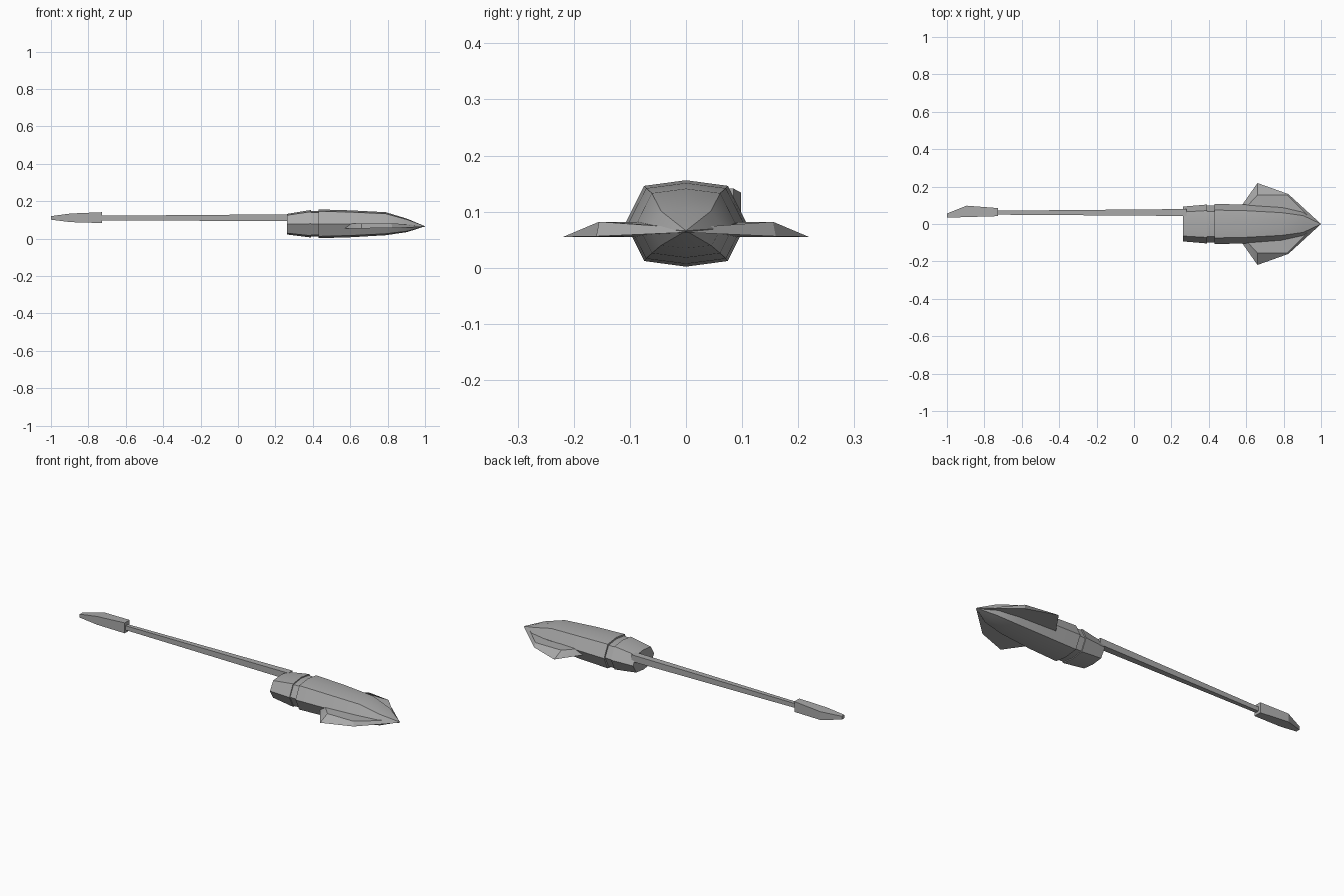
import bpy, bmesh, math

cube = bpy.data.objects.get("Cube")
if cube:
    bpy.data.objects.remove(cube, do_unlink=True)

grey = bpy.data.materials.new("soft grey")
grey.use_nodes = True
colour = (0.4, 0.4, 0.4, 1)
grey.diffuse_color = colour
grey.node_tree.nodes["Principled BSDF"].inputs["Base Color"].default_value = colour


def loft(name, rings):
    """Skin a list of point loops; a one-point loop closes to a tip."""
    bm = bmesh.new()
    loops = [[bm.verts.new(p) for p in ring] for ring in rings]
    for a, b in zip(loops, loops[1:]):
        n = len(a)
        for i in range(n):
            j = (i + 1) % n
            bm.faces.new((a[i], a[j], b[0]) if len(b) == 1 else (a[i], a[j], b[j], b[i]))
    for end in (loops[0], loops[-1]):
        if len(end) > 2:
            bm.faces.new(end)
    bmesh.ops.recalc_face_normals(bm, faces=bm.faces)
    mesh = bpy.data.meshes.new(name)
    bm.to_mesh(mesh)
    bm.free()
    mesh.materials.append(grey)
    obj = bpy.data.objects.new(name, mesh)
    bpy.context.collection.objects.link(obj)
    bpy.ops.object.select_all(action='DESELECT')
    obj.select_set(True)
    bpy.context.view_layer.objects.active = obj
    bpy.ops.object.shade_smooth_by_angle(angle=math.radians(25))
    return obj


# Eight-sided section, as fractions of half width and half height
OCT = [(0, 1), (.69, .87), (1, 0), (.69, -.87), (0, -1), (-.69, -.87), (-1, 0), (-.69, .87)]


def oct_ring(x, half_w, bottom, top):
    mid, half = (top + bottom) / 2, (top - bottom) / 2
    return [(x, half_w * y, mid + half * z) for y, z in OCT]


def box_ring(x, y0, y1, z0, z1):
    return [(x, y0, z0), (x, y1, z0), (x, y1, z1), (x, y0, z1)]


# Body
loft("mantle", [oct_ring(.43, .108, .002, .156), oct_ring(.60, .103, .007, .151),
                oct_ring(.79, .088, .018, .141), oct_ring(.905, .065, .035, .106),
                [(1, 0, .066)]])
loft("neck", [oct_ring(.38, .098, .011, .147), oct_ring(.44, .098, .011, .147)])
loft("head", [oct_ring(.262, .093, .022, .132), oct_ring(.39, .104, .006, .153)])


# Bevelled fin plate, mirrored across the body
def mirrored(points):
    return points + [(x, -y, z) for x, y, z in reversed(points)]


loft("fins", [
    mirrored([(.57, .09, .055), (.66, .219, .055), (.825, .16, .056), (.998, .002, .063)]),
    mirrored([(.60, .09, .082), (.66, .155, .082), (.82, .155, .082), (.96, .015, .072)])])

# Long feeding arm with a flattened club at its end
loft("tentacle", [box_ring(.28, .043, .08, .093, .13), box_ring(-.74, .05, .071, .098, .122)])
loft("tentacle_club", [box_ring(-.728, .042, .085, .083, .141),
                       box_ring(-.895, .037, .098, .088, .134),
                       box_ring(-1, .034, .056, .101, .12)])
